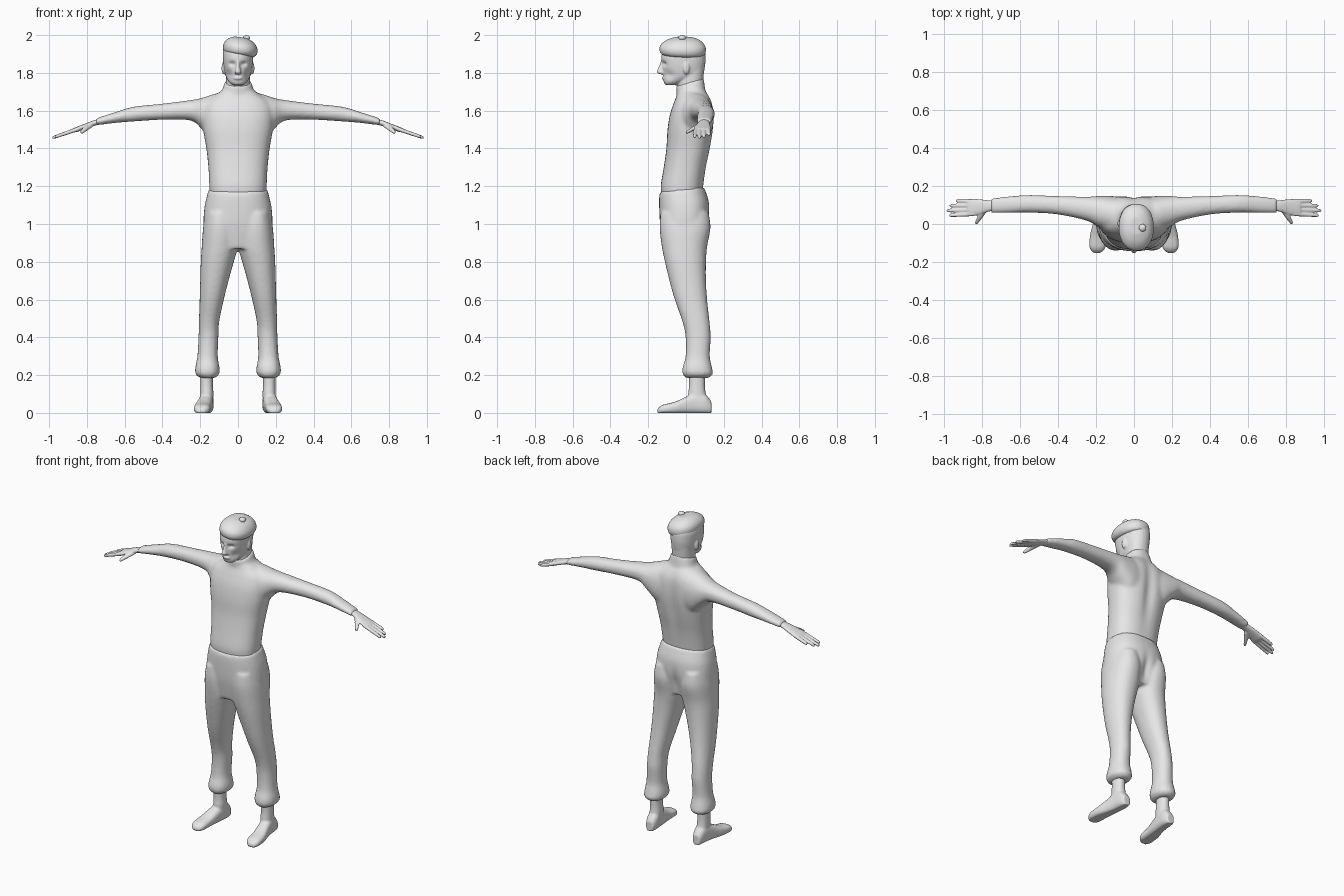
import bpy, bmesh, math
from mathutils import Vector

grey = bpy.data.materials.new("plain grey")
grey.diffuse_color = (0.8, 0.8, 0.8, 1)


def spline(p0, p1, p2, p3, t):
    return [0.5 * (2 * b + (c - a) * t + (2 * a - 5 * b + 4 * c - d) * t * t
                   + (3 * b - a - 3 * c + d) * t ** 3) for a, b, c, d in zip(p0, p1, p2, p3)]


def loft(bm, axis, rows, power=2.2, tilt=(0, 0), mirror=False, n=32, steps=4):
    """Skin rows of (position, min, max, min, max) along an axis with rounded sections."""
    u, v = [i for i in range(3) if i != axis]
    stations = []
    for i in range(len(rows) - 1):
        p = [rows[max(i - 1, 0)], rows[i], rows[i + 1], rows[min(i + 2, len(rows) - 1)]]
        stations += [spline(*p, s / steps) for s in range(steps)]
    stations.append(rows[-1])
    for side in ((1, -1) if mirror else (1,)):
        rings = []
        for pos, u0, u1, v0, v1 in stations:
            ring = []
            for k in range(n):
                a = 2 * math.pi * k / n
                c, s = math.cos(a), math.sin(a)
                co = [0, 0, 0]
                co[axis] = pos
                co[u] = (u0 + u1) / 2 + (u1 - u0) / 2 * math.copysign(abs(c) ** (2 / power), c)
                co[v] = (v0 + v1) / 2 + (v1 - v0) / 2 * math.copysign(abs(s) ** (2 / power), s)
                co[2] += tilt[0] * co[0] + tilt[1] * co[1]
                ring.append(bm.verts.new((co[0] * side, co[1], co[2])))
            rings.append(ring)
        for a, b in zip(rings, rings[1:]):
            for k in range(n):
                bm.faces.new((a[k], a[(k + 1) % n], b[(k + 1) % n], b[k]))
        bm.faces.new(rings[0][::-1])
        bm.faces.new(rings[-1])


def ball(bm, centre, radii):
    made = bmesh.ops.create_uvsphere(bm, u_segments=20, v_segments=12, radius=1)
    for vert in made["verts"]:
        vert.co = Vector(centre) + Vector([a * b for a, b in zip(vert.co, radii)])


def finish(name, bm, voxel, smooth=4, dents=()):
    """Fuse the overlapping lofts into one skin, relax it, then sculpt soft dents."""
    bmesh.ops.recalc_face_normals(bm, faces=bm.faces)
    mesh = bpy.data.meshes.new(name)
    bm.to_mesh(mesh)
    bm.free()
    obj = bpy.data.objects.new(name, mesh)
    bpy.context.collection.objects.link(obj)
    fuse = obj.modifiers.new("fuse", 'REMESH')
    fuse.mode = 'VOXEL'
    fuse.voxel_size = voxel
    relax = obj.modifiers.new("relax", 'SMOOTH')
    relax.factor = 0.5
    relax.iterations = smooth
    bpy.context.view_layer.update()
    skin = bpy.data.meshes.new_from_object(
        obj.evaluated_get(bpy.context.evaluated_depsgraph_get()))
    obj.modifiers.clear()
    obj.data = skin
    skin.name = name
    for vert in skin.vertices:
        for centre, radii, push in dents:
            d = sum(((a - b) / r) ** 2 for a, b, r in zip(vert.co, centre, radii))
            vert.co += Vector(push) * math.exp(-d)
        vert.co.z = max(vert.co.z, 0)
    skin.materials.clear()
    skin.materials.append(grey)
    skin.polygons.foreach_set("material_index", [0] * len(skin.polygons))
    skin.shade_smooth()
    return obj


# Sweater: trunk, arms and collar
bm = bmesh.new()
loft(bm, 2, [(1.14, -.148, .148, -.128, .085), (1.2, -.152, .152, -.134, .092),
             (1.3, -.157, .157, -.118, .108), (1.4, -.168, .168, -.104, .13),
             (1.5, -.185, .185, -.098, .146), (1.58, -.19, .19, -.085, .148),
             (1.64, -.175, .175, -.065, .14), (1.68, -.125, .125, -.05, .122),
             (1.71, -.08, .08, -.045, .1)], power=2.4)
loft(bm, 0, [(.05, -.05, .14, 1.42, 1.70), (.12, -.045, .147, 1.43, 1.69),
             (.19, -.015, .147, 1.50, 1.668), (.25, .018, .143, 1.548, 1.656),
             (.4, .05, .147, 1.552, 1.637), (.55, .06, .152, 1.543, 1.621),
             (.65, .058, .146, 1.535, 1.592), (.75, .058, .135, 1.522, 1.56)], mirror=True)
loft(bm, 2, [(1.6, -.12, .12, -.06, .12), (1.68, -.09, .09, -.05, .105),
             (1.745, -.07, .07, -.052, .094)], tilt=(0, .3))
finish("sweater", bm, .01, 5, [((0, .14, 1.48), (.035, .06, .2), (0, -.014, 0))])

# Trousers: hips, legs and gathered cuffs
bm = bmesh.new()
loft(bm, 2, [(.88, -.15, .15, -.115, .09), (.95, -.178, .178, -.128, .11),
             (1.02, -.183, .183, -.138, .124), (1.1, -.176, .176, -.142, .122),
             (1.16, -.162, .162, -.142, .105), (1.185, -.155, .155, -.137, .096)],
     power=2.4, tilt=(0, .1))
loft(bm, 2, [(.185, .122, .2, .0, .12), (.205, .1, .225, -.018, .142),
             (.24, .098, .226, -.018, .138), (.3, .107, .215, -.002, .126),
             (.4, .104, .209, -.002, .131), (.48, .1, .207, -.018, .125),
             (.6, .075, .203, -.06, .112), (.7, .05, .2, -.088, .106),
             (.8, .022, .197, -.112, .106), (.88, .002, .192, -.128, .112),
             (.98, .004, .185, -.14, .13), (1.06, .02, .17, -.135, .12)], mirror=True)
finish("trousers", bm, .01, 4, [((0, .12, .97), (.022, .06, .08), (0, -.014, 0))])

# Shoes with ankles
bm = bmesh.new()
loft(bm, 1, [(-.152, .175, .212, -.004, .02), (-.125, .15, .233, -.004, .042),
             (-.06, .144, .231, -.004, .058), (0, .137, .216, -.004, .085),
             (.05, .131, .206, -.004, .105), (.1, .129, .2, -.004, .1),
             (.134, .14, .188, -.004, .06)], power=2.7, mirror=True)
loft(bm, 2, [(.04, .133, .2, .015, .115), (.1, .13, .2, .012, .105),
             (.15, .133, .199, .016, .1), (.24, .133, .199, .014, .102)], mirror=True)
finish("shoes", bm, .007, 3)

# Hands: palm, four fingers and a thumb
bm = bmesh.new()
loft(bm, 0, [(.72, .07, .124, 1.528, 1.556), (.76, .066, .124, 1.52, 1.55),
             (.81, .05, .13, 1.503, 1.531), (.85, .041, .131, 1.488, 1.516),
             (.875, .043, .129, 1.485, 1.506)], mirror=True)
for base, tip_y, tip_x in ((.119, .122, .935), (.097, .096, .968), (.075, .07, .984), (.053, .045, .97)):
    rows = []
    for t, r in ((0, .0115), (.5, .0105), (.9, .009), (1, .005)):
        x = .84 + (tip_x - .84) * t
        y, z = base + (tip_y - base) * t, 1.505 - .34 * (x - .84)
        rows.append((x, y - r, y + r, z - r, z + r))
    loft(bm, 0, rows, mirror=True, n=14)
loft(bm, 1, [(.0, .822, .834, 1.478, 1.488), (.012, .812, .834, 1.48, 1.499),
             (.04, .79, .822, 1.494, 1.517), (.075, .765, .815, 1.51, 1.534)], mirror=True, n=16)
finish("hands", bm, .0045, 2)

# Head: skull and jaw, neck, nose, lips and ears
bm = bmesh.new()
loft(bm, 2, [(1.735, -.028, .028, -.108, -.045), (1.75, -.046, .046, -.117, -.01),
             (1.775, -.062, .062, -.12, .06), (1.8, -.07, .07, -.122, .092),
             (1.84, -.077, .077, -.126, .101), (1.88, -.08, .08, -.131, .104),
             (1.92, -.078, .078, -.122, .1), (1.95, -.06, .06, -.1, .08)])
loft(bm, 2, [(1.66, -.066, .066, -.045, .092), (1.74, -.063, .063, -.046, .09),
             (1.82, -.064, .064, -.04, .097)])
loft(bm, 2, [(1.793, -.014, .014, -.137, -.1), (1.803, -.018, .018, -.155, -.1),
             (1.83, -.011, .011, -.145, -.1), (1.865, -.01, .01, -.133, -.1)], n=16)
ball(bm, (0, -.118, 1.772), (.024, .011, .009))
for s in (-1, 1):
    ball(bm, (s * .078, .002, 1.825), (.009, .017, .032))
finish("head", bm, .005, 3,
       [((s * .031, -.12, 1.848), (.017, .04, .012), (0, .013, 0)) for s in (-1, 1)]
       + [((s * .05, -.09, 1.79), (.02, .04, .022), (-s * .006, .005, 0)) for s in (-1, 1)])

# Soft cap, sagging to one side, with a button on top
bm = bmesh.new()
loft(bm, 2, [(1.892, -.062, .078, -.112, .088), (1.902, -.076, .094, -.134, .101),
             (1.925, -.08, .104, -.141, .106), (1.95, -.074, .1, -.133, .1),
             (1.975, -.052, .08, -.1, .075), (1.99, -.02, .045, -.055, .035)], tilt=(-.14, -.02))
finish("cap", bm, .007, 4)
bm = bmesh.new()
ball(bm, (.045, -.02, 1.985), (.02, .02, .015))
finish("cap_button", bm, .004, 1)
